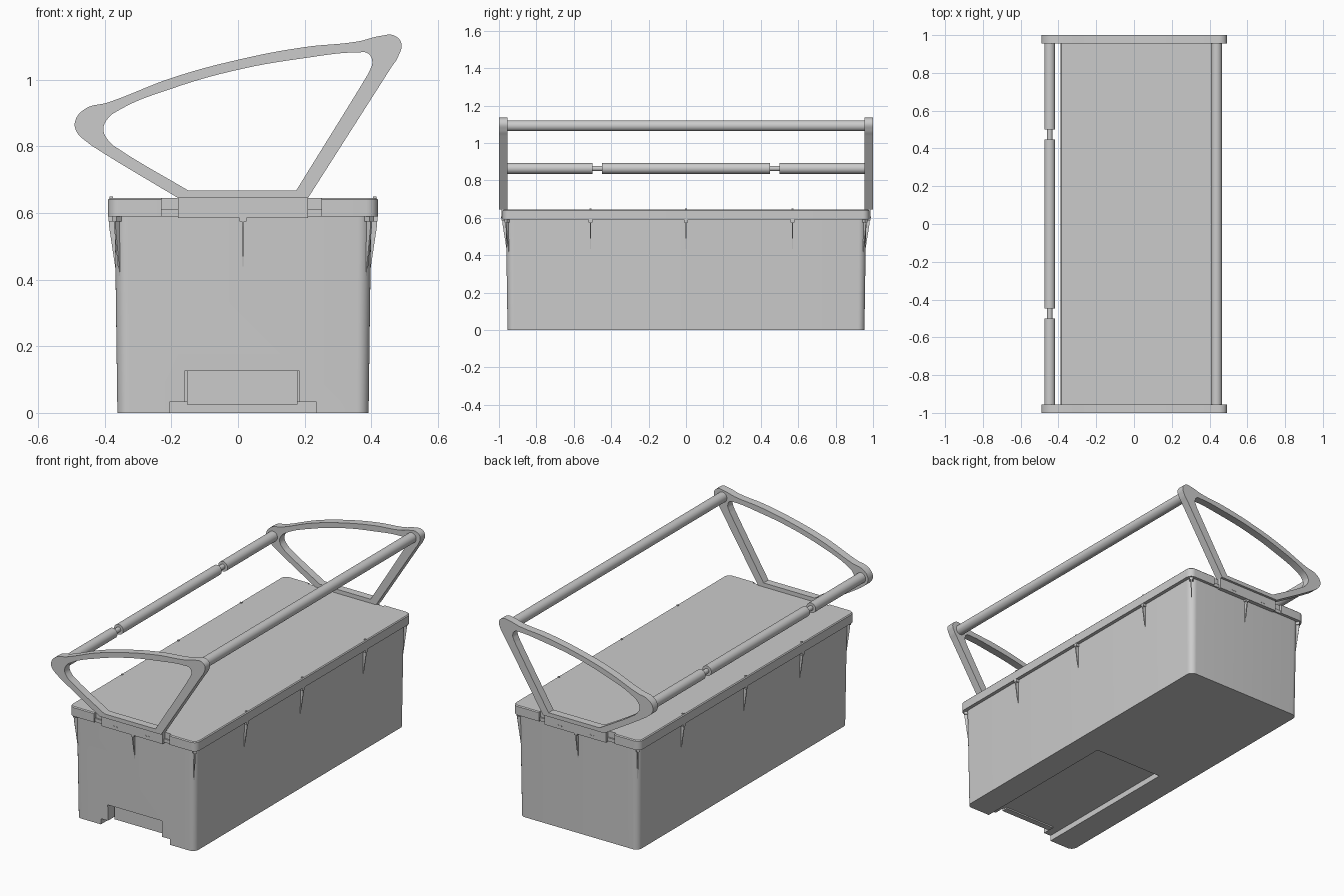
import bpy, bmesh, math
from mathutils import Vector, Matrix

if "Cube" in bpy.data.objects:
    bpy.data.objects.remove(bpy.data.objects["Cube"])

CX = 0.015  # centre line of the box in x


def finish(bm, name, smooth=True):
    bmesh.ops.recalc_face_normals(bm, faces=bm.faces)
    me = bpy.data.meshes.new(name)
    bm.to_mesh(me)
    bm.free()
    ob = bpy.data.objects.new(name, me)
    bpy.context.collection.objects.link(ob)
    if smooth:
        activate(ob)
        bpy.ops.object.shade_smooth_by_angle(angle=math.radians(30))
    return ob


def activate(ob):
    bpy.ops.object.select_all(action='DESELECT')
    ob.select_set(True)
    bpy.context.view_layer.objects.active = ob


def box(name, x0, x1, y0, y1, z0, z1):
    bm = bmesh.new()
    m = Matrix.Translation(((x0 + x1) / 2, (y0 + y1) / 2, (z0 + z1) / 2)) @ \
        Matrix.Diagonal((x1 - x0, y1 - y0, z1 - z0, 1))
    bmesh.ops.create_cube(bm, size=1, matrix=m)
    return finish(bm, name, False)


def rounded_loft(name, levels, seg=8):
    """Stack of rounded rectangles: (half x, half y, z, corner radius)."""
    bm = bmesh.new()
    rings = []
    for hx, hy, z, r in levels:
        ring = []
        for q, (sx, sy) in enumerate(((1, 1), (-1, 1), (-1, -1), (1, -1))):
            for i in range(seg + 1):
                a = math.pi / 2 * (q + i / seg)
                ring.append(bm.verts.new((CX + sx * (hx - r) + r * math.cos(a),
                                          sy * (hy - r) + r * math.sin(a), z)))
        rings.append(ring)
    n = len(rings[0])
    for a, b in zip(rings, rings[1:]):
        for i in range(n):
            bm.faces.new((a[i], a[(i + 1) % n], b[(i + 1) % n], b[i]))
    bm.faces.new(rings[0][::-1])
    bm.faces.new(rings[-1])
    return finish(bm, name)


def cut(ob, cutter):
    cutter.hide_render = True
    mod = ob.modifiers.new("cut", 'BOOLEAN')
    mod.operation = 'DIFFERENCE'
    mod.solver = 'EXACT'
    mod.object = cutter
    activate(ob)
    bpy.ops.object.modifier_apply(modifier=mod.name)
    bpy.data.objects.remove(cutter)


def turned(name, x, z, profile, seg=32):
    """Rod along y from (y, radius) steps."""
    bm = bmesh.new()
    rings = [[bm.verts.new((x + r * math.cos(2 * math.pi * i / seg), y,
                            z + r * math.sin(2 * math.pi * i / seg)))
              for i in range(seg)] for y, r in profile]
    for a, b in zip(rings, rings[1:]):
        for i in range(seg):
            j = (i + 1) % seg
            bm.faces.new((a[i], a[j], b[j], b[i]))
    bm.faces.new(rings[0])
    bm.faces.new(rings[-1])
    return finish(bm, name)


def rib(name, x, y, ang, z_low):
    """Thin tapering gusset under the lid with a small pad on top."""
    bm = bmesh.new()
    prof = ((-0.012, 0.592), (0.019, 0.592), (0.017, 0.56), (-0.007, z_low), (-0.012, z_low))
    sides = [[bm.verts.new((u, w, z)) for u, z in prof] for w in (-0.003, 0.003)]
    for s in sides:
        bm.faces.new(s)
    for i in range(5):
        j = (i + 1) % 5
        bm.faces.new((sides[0][i], sides[0][j], sides[1][j], sides[1][i]))
    bmesh.ops.create_cube(bm, size=1, matrix=Matrix.Translation((0.004, 0, 0.583)) @
                          Matrix.Diagonal((0.03, 0.02, 0.018, 1)))
    bm.transform(Matrix.Translation((x, y, 0)) @ Matrix.Rotation(ang, 4, 'Z'))
    return finish(bm, name, False)


# Tapered box body with underside recess and front pocket
body = rounded_loft("box_body", [(0.377, 0.954, 0, 0.035), (0.385, 0.963, 0.595, 0.04)])
cut(body, box("recess_cutter", -0.205, 0.235, -1.1, -0.03, -0.1, 0.033))
cut(body, box("pocket_cutter", -0.16, 0.185, -1.1, -0.89, 0.01, 0.125))
box("pocket_panel", -0.153, 0.178, -0.905, -0.87, 0.025, 0.126)

# Lid with eased edge and recesses for the handle brackets
lid = rounded_loft("lid", [(0.405, 0.98, 0.59, 0.035), (0.405, 0.98, 0.64, 0.035),
                           (0.4, 0.975, 0.645, 0.03)])
for s in (-1, 1):
    y0, y1 = sorted((s * 0.964, s * 1.1))
    cut(lid, box("bracket_cutter", -0.23, 0.25, y0, y1, 0.5, 0.7))
    y0, y1 = sorted((s * 0.95, s * 0.972))
    box("bracket_ledge", -0.23, 0.25, y0, y1, 0.59, 0.61)

# Ribs and lid pins along the walls and corners
for s in (-1, 1):
    side_ang = 0 if s > 0 else math.pi
    for y in (-0.51, 0, 0.57):
        rib("side_rib", CX + s * 0.385, y, side_ang, 0.40)
        box("lid_pin", CX + s * 0.395 - 0.005, CX + s * 0.395 + 0.005,
            y - 0.005, y + 0.005, 0.64, 0.649)
    rib("end_rib", CX, s * 0.963, s * math.pi / 2, 0.41)
    for t in (-1, 1):
        rib("corner_rib", CX + s * 0.373, t * 0.951, math.atan2(t, s), 0.38)


# Handle side frames: a curved outline with a hole, extruded
OUTER = [(-0.18, 0.645), (-0.42, 0.79), (-0.452, 0.812), (-0.485, 0.845), (-0.489, 0.875),
         (-0.46, 0.912), (-0.39, 0.932), (-0.2, 1.005), (0, 1.06), (0.2, 1.098), (0.36, 1.115),
         (0.43, 1.132), (0.468, 1.133), (0.49, 1.11), (0.48, 1.068), (0.46, 1.037), (0.21, 0.645)]
INNER = [(-0.15, 0.668), (-0.355, 0.79), (-0.385, 0.813), (-0.404, 0.85), (-0.392, 0.882),
         (-0.355, 0.91), (-0.2, 0.973), (0, 1.03), (0.2, 1.065), (0.36, 1.082), (0.39, 1.079),
         (0.403, 1.055), (0.394, 1.025), (0.38, 1.0), (0.175, 0.668)]


def frame(name, y):
    cu = bpy.data.curves.new(name, 'CURVE')
    cu.dimensions = '2D'
    cu.fill_mode = 'BOTH'
    cu.extrude = 0.0225
    cu.resolution_u = 8
    for pts in (OUTER, INNER):
        sp = cu.splines.new('BEZIER')
        sp.bezier_points.add(len(pts) - 1)
        sp.use_cyclic_u = True
        for i, (p, c) in enumerate(zip(sp.bezier_points, pts)):
            p.co = (c[0], c[1], 0)
            kind = 'VECTOR' if i in (0, len(pts) - 1) else 'AUTO'
            p.handle_left_type = p.handle_right_type = kind
    ob = bpy.data.objects.new(name, cu)
    bpy.context.collection.objects.link(ob)
    ob.rotation_euler = (math.pi / 2, 0, 0)
    ob.location = (0, y, 0)
    activate(ob)
    bpy.ops.object.convert(target='MESH')
    bpy.ops.object.shade_smooth_by_angle(angle=math.radians(30))


for s, end in ((-1, "front"), (1, "back")):
    frame(end + "_handle_frame", s * 0.9775)
    y0, y1 = sorted((s * 0.955, s * 0.986))
    box(end + "_handle_bracket", -0.18, 0.21, y0, y1, 0.585, 0.648)
    for x in (-0.1, -0.083, 0.105, 0.122):
        turned(end + "_bracket_screw", x, 0.603, [(s * 0.98, 0.005), (s * 0.988, 0.005)], 12)

# Long rods joining the frames
turned("grip_rod", 0.437, 1.092, [(-0.96, 0.029), (0.96, 0.029)])
turned("jointed_rod", -0.446, 0.864,
       [(-0.96, 0.029), (-0.5, 0.029), (-0.5, 0.014), (-0.448, 0.014), (-0.448, 0.029),
        (0.448, 0.029), (0.448, 0.014), (0.5, 0.014), (0.5, 0.029), (0.96, 0.029)])
